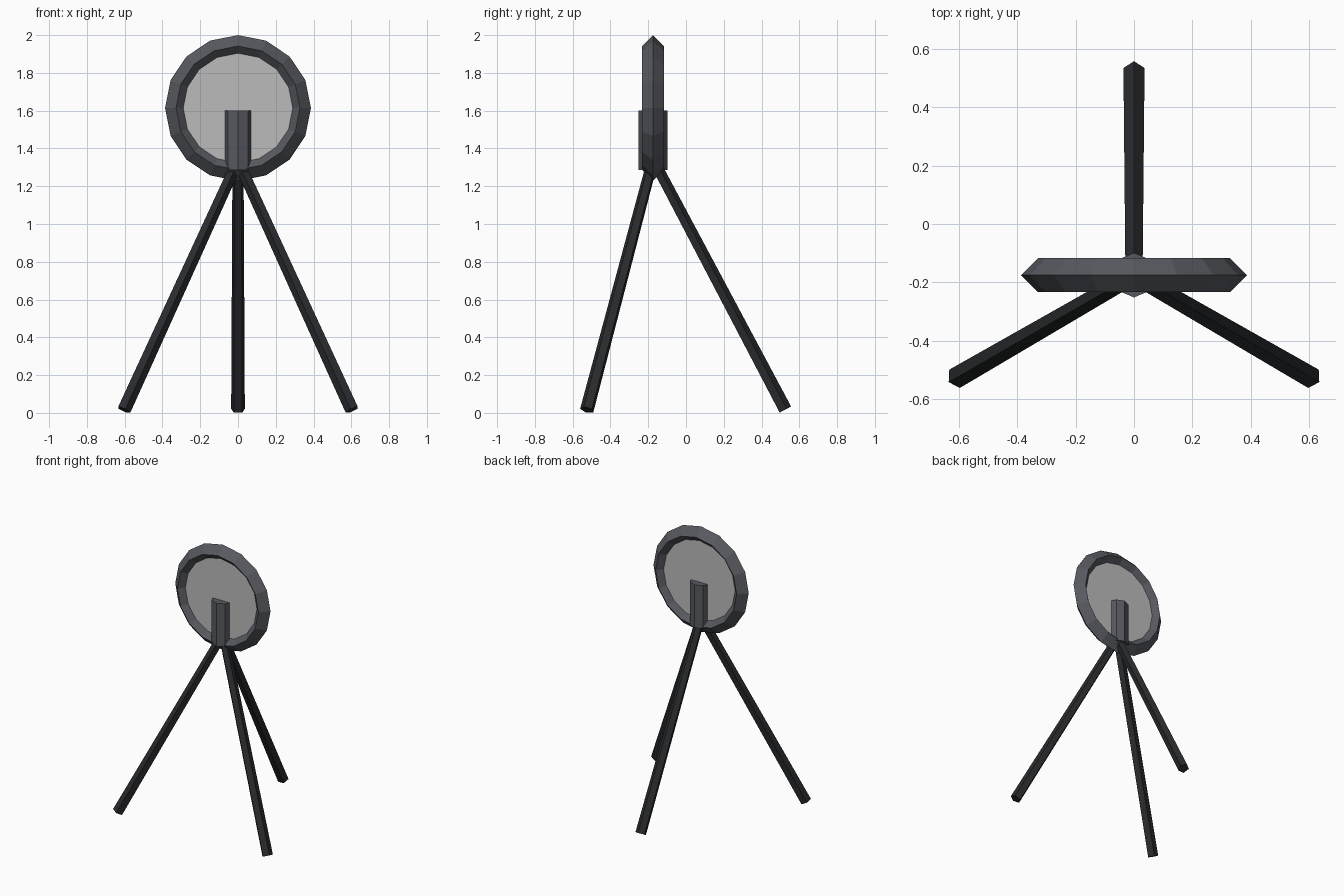
import bpy, math
from mathutils import Vector, Matrix

if "Cube" in bpy.data.objects:
    bpy.data.objects.remove(bpy.data.objects["Cube"])

Y0 = -0.175          # depth of the head and tripod axis
HEAD_Z = 1.614       # centre of the ring


def material(name, rgb):
    m = bpy.data.materials.new(name)
    m.diffuse_color = (*rgb, 1)
    m.use_nodes = True
    m.node_tree.nodes["Principled BSDF"].inputs["Base Color"].default_value = m.diffuse_color
    return m


frame_mat = material("dark_grey", (0.095, 0.1, 0.115))
leg_mat = material("near_black", (0.022, 0.024, 0.027))
disc_mat = material("light_grey", (0.5, 0.5, 0.5))


def finish(name, mat):
    ob = bpy.context.object
    ob.name = name
    ob.data.materials.append(mat)
    return ob


# Diamond-section ring standing upright
bpy.ops.mesh.primitive_torus_add(major_segments=16, minor_segments=4,
                                 major_radius=0.328, minor_radius=0.058,
                                 location=(0, Y0, HEAD_Z), rotation=(math.pi / 2, 0, 0))
finish("ring", frame_mat)

# Flat disc filling the ring
bpy.ops.mesh.primitive_cylinder_add(vertices=16, radius=0.31, depth=0.04,
                                    location=(0, Y0, HEAD_Z), rotation=(math.pi / 2, 0, 0))
finish("disc", disc_mat)

# Octagonal post through the lower half of the ring
bpy.ops.mesh.primitive_cylinder_add(vertices=8, radius=0.076, depth=0.315,
                                    location=(0, Y0, 1.4425))
finish("post", frame_mat)


# Tapered five-sided legs, one ridge facing outward
def leg(name, angle):
    out = Vector((math.cos(angle), math.sin(angle), 0))
    foot = Vector((0, Y0, 0.016)) + out * 0.698
    top = Vector((0, Y0, 1.31)) + out * 0.015
    z = (top - foot).normalized()
    x = z.cross(out).normalized()
    y = z.cross(x)
    if y.dot(out) < 0:
        x, y = -x, -y
    bpy.ops.mesh.primitive_cone_add(vertices=5, radius1=0.038, radius2=0.031,
                                    depth=(top - foot).length)
    ob = finish(name, leg_mat)
    rot = Matrix((x, y, z)).transposed().to_4x4()
    ob.matrix_world = Matrix.Translation((foot + top) / 2) @ rot


for name, deg in (("back_leg", 90), ("front_left_leg", 210), ("front_right_leg", 330)):
    leg(name, math.radians(deg))
